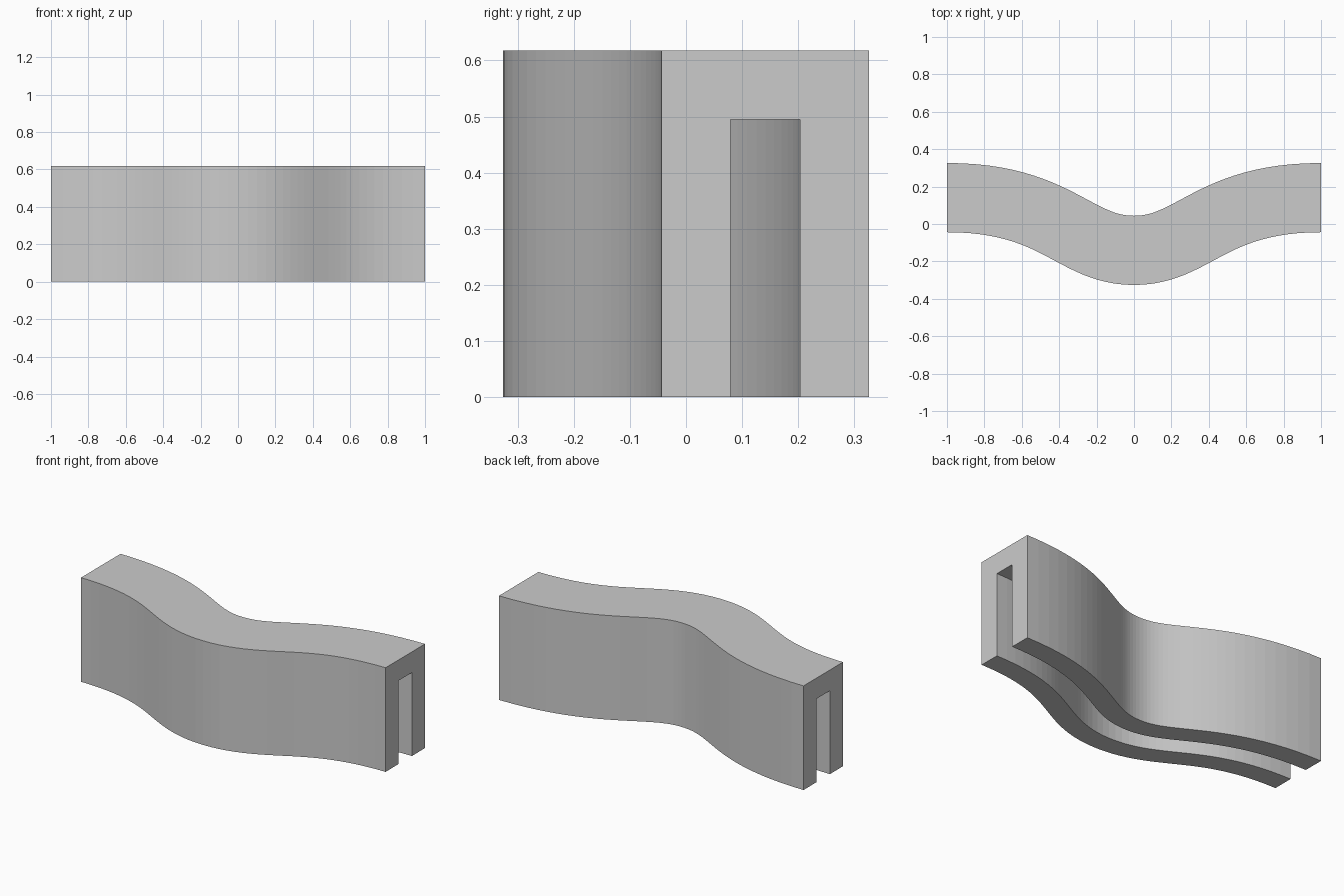
import bpy, bmesh
from mathutils import Vector
from mathutils.geometry import interpolate_bezier

if "Cube" in bpy.data.objects:
    bpy.data.objects.remove(bpy.data.objects["Cube"], do_unlink=True)

HALF_WIDTH, HEIGHT = 0.185, 0.618
SLOT_HALF, SLOT_TOP = 0.062, 0.495
SWING = 0.141
STEPS = 24

grey = bpy.data.materials.new("plain grey")
grey.use_nodes = True
colour = (0.6, 0.6, 0.6, 1)
grey.diffuse_color = colour
grey.node_tree.nodes["Principled BSDF"].inputs["Base Color"].default_value = colour

# Centre line: one S-curve, mirrored about x = 0
half = interpolate_bezier(Vector((0, -SWING, 0)), Vector((0.32, -SWING, 0)),
                          Vector((0.41, SWING, 0)), Vector((1, SWING, 0)), STEPS + 1)
path = [Vector((-p.x, p.y, 0)) for p in reversed(half[1:])] + list(half)

# Cross-section: a block with a slot open at the bottom (offset, height)
right_side = [(HALF_WIDTH, HEIGHT), (HALF_WIDTH, 0), (SLOT_HALF, 0), (SLOT_HALF, SLOT_TOP)]
section = right_side + [(-o, z) for o, z in reversed(right_side)]

# Sweep the section along the centre line, with square ends
bm = bmesh.new()
rings = []
last = len(path) - 1
for i, p in enumerate(path):
    if i in (0, last):
        normal = Vector((0, 1, 0))
    else:
        tangent = (path[i + 1] - path[i - 1]).normalized()
        normal = Vector((-tangent.y, tangent.x, 0))
    rings.append([bm.verts.new(p + normal * o + Vector((0, 0, z))) for o, z in section])

count = len(section)
for a, b in zip(rings, rings[1:]):
    for j in range(count):
        k = (j + 1) % count
        bm.faces.new((a[j], a[k], b[k], b[j]))
bm.faces.new(rings[0])
bm.faces.new(rings[-1])
bmesh.ops.recalc_face_normals(bm, faces=bm.faces)

mesh = bpy.data.meshes.new("curved_slotted_block")
bm.to_mesh(mesh)
bm.free()
mesh.materials.append(grey)
block = bpy.data.objects.new("curved_slotted_block", mesh)
bpy.context.collection.objects.link(block)
